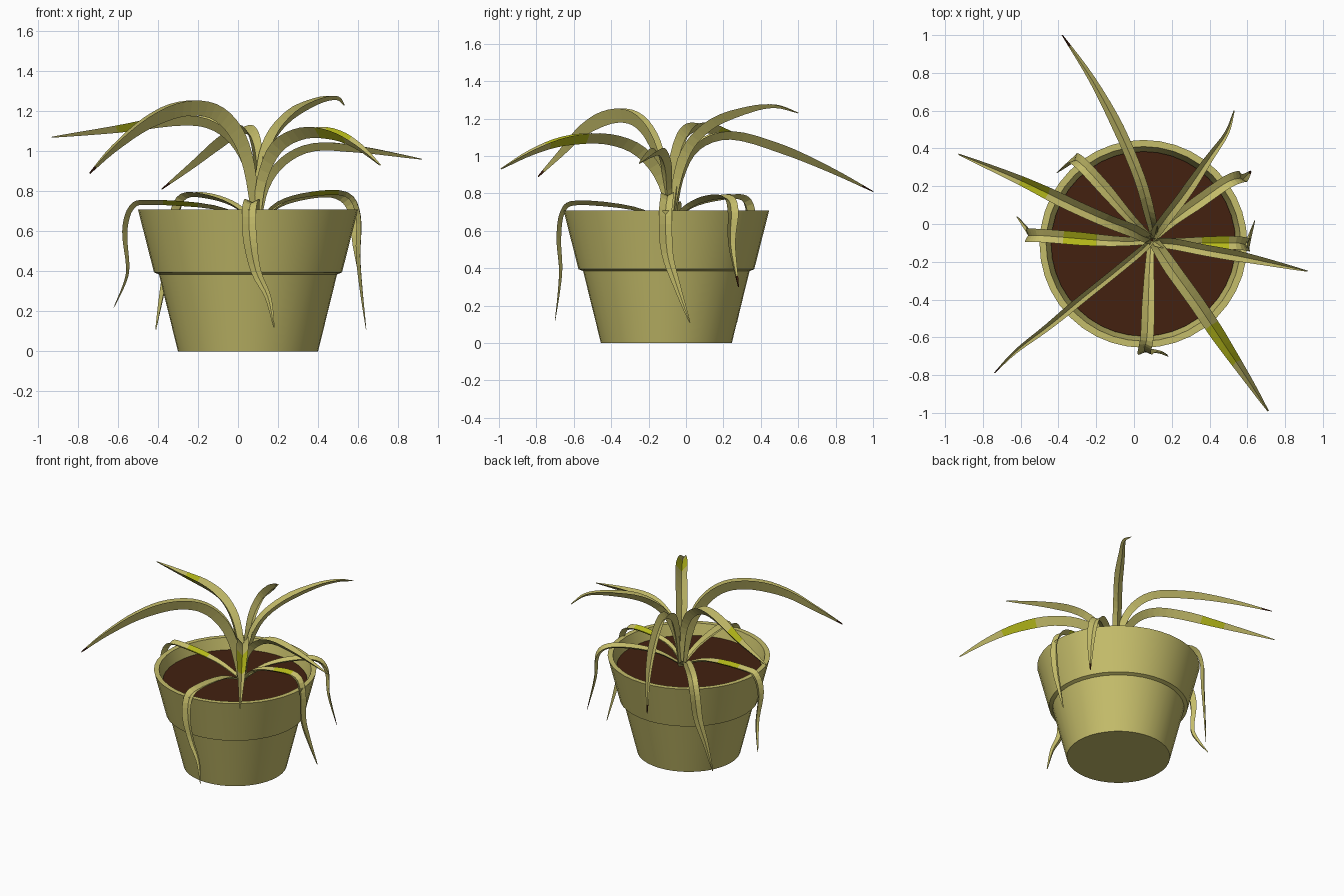
import bpy, bmesh, math
from mathutils import Vector

CX, CY = 0.05, -0.105      # pot axis


def material(name, rgb):
    m = bpy.data.materials.new(name)
    m.diffuse_color = (*rgb, 1)
    return m


KHAKI = material("khaki", (0.56, 0.51, 0.145))
SOIL = material("dark_brown", (0.056, 0.015, 0.005))
GREEN = material("yellow_green", (0.46, 0.48, 0.01))


def add_object(name, bm, mats):
    bmesh.ops.recalc_face_normals(bm, faces=bm.faces)
    me = bpy.data.meshes.new(name)
    bm.to_mesh(me)
    bm.free()
    for m in mats:
        me.materials.append(m)
    ob = bpy.data.objects.new(name, me)
    bpy.context.collection.objects.link(ob)
    return ob


def lathe(name, profile, mat, n=40):
    """Revolve (radius, z) points about the pot axis; cap both ends."""
    bm = bmesh.new()
    rings = [[bm.verts.new((CX + r * math.cos(2 * math.pi * i / n),
                            CY + r * math.sin(2 * math.pi * i / n), z))
              for i in range(n)] for r, z in profile]
    for a, b in zip(rings, rings[1:]):
        for i in range(n):
            j = (i + 1) % n
            bm.faces.new((a[i], a[j], b[j], b[i]))
    bm.faces.new(rings[0][::-1])
    bm.faces.new(rings[-1])
    ob = add_object(name, bm, [mat])
    bpy.context.view_layer.objects.active = ob
    ob.select_set(True)
    bpy.ops.object.shade_smooth_by_angle(angle=math.radians(25))
    ob.select_set(False)
    return ob


def spline(pts, steps=4):
    """Catmull-Rom curve through the points."""
    p = [Vector(q) for q in pts]
    p = [2 * p[0] - p[1]] + p + [2 * p[-1] - p[-2]]
    out = []
    for a, b, c, d in zip(p, p[1:], p[2:], p[3:]):
        for k in range(steps):
            t = k / steps
            out.append(0.5 * (2 * b + (c - a) * t + (2 * a - 5 * b + 4 * c - d) * t * t
                              + (3 * b - a - 3 * c + d) * t ** 3))
    return out + [p[-2]]


def leaf(name, pts, width, depth, patch=None, brown_tip=False):
    """Sweep a folded V section along the path, tapering to a point."""
    path = spline(pts)
    n = len(path)
    head = Vector(pts[len(pts) * 2 // 3]) - Vector(pts[0])
    head.z = 0
    side0 = head.normalized().cross(Vector((0, 0, 1)))
    dist = [0.0]
    for a, b in zip(path, path[1:]):
        dist.append(dist[-1] + (b - a).length)
    bm = bmesh.new()
    rings = []
    for i, p in enumerate(path):
        u = dist[i] / dist[-1]
        t = (path[min(i + 1, n - 1)] - path[max(i - 1, 0)]).normalized()
        s = (side0 - t * side0.dot(t)).normalized()
        nrm = s.cross(t)
        k = min(1, 0.5 + 1.6 * u) * min(1, (1.02 - u) / 0.4) ** 0.8
        w, d = s * width * k, nrm * depth * k
        rings.append([bm.verts.new(p + q) for q in
                      (-w + d * 0.5, -d * 0.5, w + d * 0.5, -d * 0.5 + nrm * 0.008 * k)])
    for i, (a, b) in enumerate(zip(rings, rings[1:])):
        u = (dist[i] + dist[i + 1]) / 2 / dist[-1]
        for j in range(4):
            f = bm.faces.new((a[j], a[(j + 1) % 4], b[(j + 1) % 4], b[j]))
            if patch and patch[0] < u < patch[1]:
                f.material_index = 1
            elif brown_tip and u > 0.965:
                f.material_index = 2
    bm.faces.new(rings[0])
    bm.faces.new(rings[-1])
    add_object(name, bm, [KHAKI, GREEN, SOIL])


# Pot with stepped collar and hollow top
lathe("pot", [(0.35, 0), (0.445, 0.385), (0.47, 0.395), (0.475, 0.415), (0.55, 0.71),
              (0.515, 0.71), (0.485, 0.60)], KHAKI)
# Soil filling
lathe("soil", [(0.482, 0.605), (0.489, 0.63)], SOIL)

# Tall arching leaves
leaf("arching_leaf_back", [(0.10, -0.07, 0.62), (0.10, -0.03, 0.88), (0.08, 0.06, 1.05),
     (0.03, 0.24, 1.11), (-0.08, 0.50, 1.04), (-0.22, 0.76, 0.93), (-0.38, 1.0, 0.81)],
     0.03, 0.045, None, True)
leaf("arching_leaf_back_right", [(0.10, -0.08, 0.62), (0.12, -0.04, 0.88), (0.17, 0.03, 1.06),
     (0.27, 0.16, 1.18), (0.40, 0.35, 1.25), (0.49, 0.48, 1.265), (0.53, 0.60, 1.23)],
     0.03, 0.045)
leaf("arching_leaf_right", [(0.10, -0.09, 0.62), (0.14, -0.10, 0.82), (0.23, -0.11, 0.95),
     (0.38, -0.14, 1.02), (0.60, -0.18, 1.01), (0.92, -0.25, 0.96)], 0.03, 0.04)
leaf("arching_leaf_front_right", [(0.10, -0.09, 0.62), (0.13, -0.13, 0.85), (0.21, -0.25, 1.02),
     (0.34, -0.43, 1.09), (0.48, -0.64, 1.08), (0.60, -0.82, 1.02), (0.71, -0.99, 0.93)],
     0.04, 0.055, (0.6, 0.76))
leaf("arching_leaf_front_left", [(0.09, -0.09, 0.62), (0.05, -0.13, 0.92), (-0.02, -0.19, 1.10),
     (-0.13, -0.28, 1.20), (-0.28, -0.40, 1.21), (-0.45, -0.54, 1.14), (-0.62, -0.67, 1.01),
     (-0.74, -0.79, 0.89)], 0.022, 0.075, None, True)
leaf("arching_leaf_left", [(0.09, -0.08, 0.62), (0.06, -0.07, 0.88), (-0.02, -0.03, 1.05),
     (-0.15, 0.02, 1.14), (-0.33, 0.10, 1.15), (-0.60, 0.23, 1.11), (-0.93, 0.37, 1.07)],
     0.035, 0.05, (0.66, 0.76))

# Leaves drooping over the rim
leaf("drooping_leaf_left", [(0.09, -0.09, 0.64), (-0.12, -0.09, 0.72), (-0.44, -0.065, 0.745),
     (-0.53, -0.06, 0.72), (-0.565, -0.06, 0.60), (-0.55, -0.05, 0.42), (-0.57, -0.02, 0.33),
     (-0.62, 0.04, 0.22)], 0.035, 0.025, (0.25, 0.38))
leaf("drooping_leaf_right", [(0.10, -0.09, 0.64), (0.20, -0.10, 0.74), (0.36, -0.10, 0.785),
     (0.54, -0.10, 0.785), (0.60, -0.11, 0.68), (0.60, -0.10, 0.48), (0.615, -0.05, 0.31),
     (0.64, 0.02, 0.11)], 0.035, 0.025, (0.26, 0.36))
leaf("drooping_leaf_front", [(0.09, -0.09, 0.64), (0.08, -0.28, 0.72), (0.07, -0.58, 0.75),
     (0.055, -0.66, 0.70), (0.06, -0.68, 0.56), (0.09, -0.67, 0.40), (0.15, -0.68, 0.27),
     (0.18, -0.70, 0.12)], 0.035, 0.025)
leaf("drooping_leaf_back_right", [(0.10, -0.08, 0.64), (0.21, 0.02, 0.73), (0.36, 0.13, 0.775),
     (0.49, 0.22, 0.775), (0.56, 0.245, 0.70), (0.58, 0.24, 0.53), (0.62, 0.28, 0.30)],
     0.035, 0.025, None, True)
leaf("drooping_leaf_back_left", [(0.09, -0.08, 0.64), (-0.02, 0.03, 0.73), (-0.15, 0.18, 0.775),
     (-0.26, 0.30, 0.775), (-0.31, 0.34, 0.68), (-0.33, 0.33, 0.50), (-0.37, 0.30, 0.32),
     (-0.41, 0.27, 0.11)], 0.035, 0.025)
